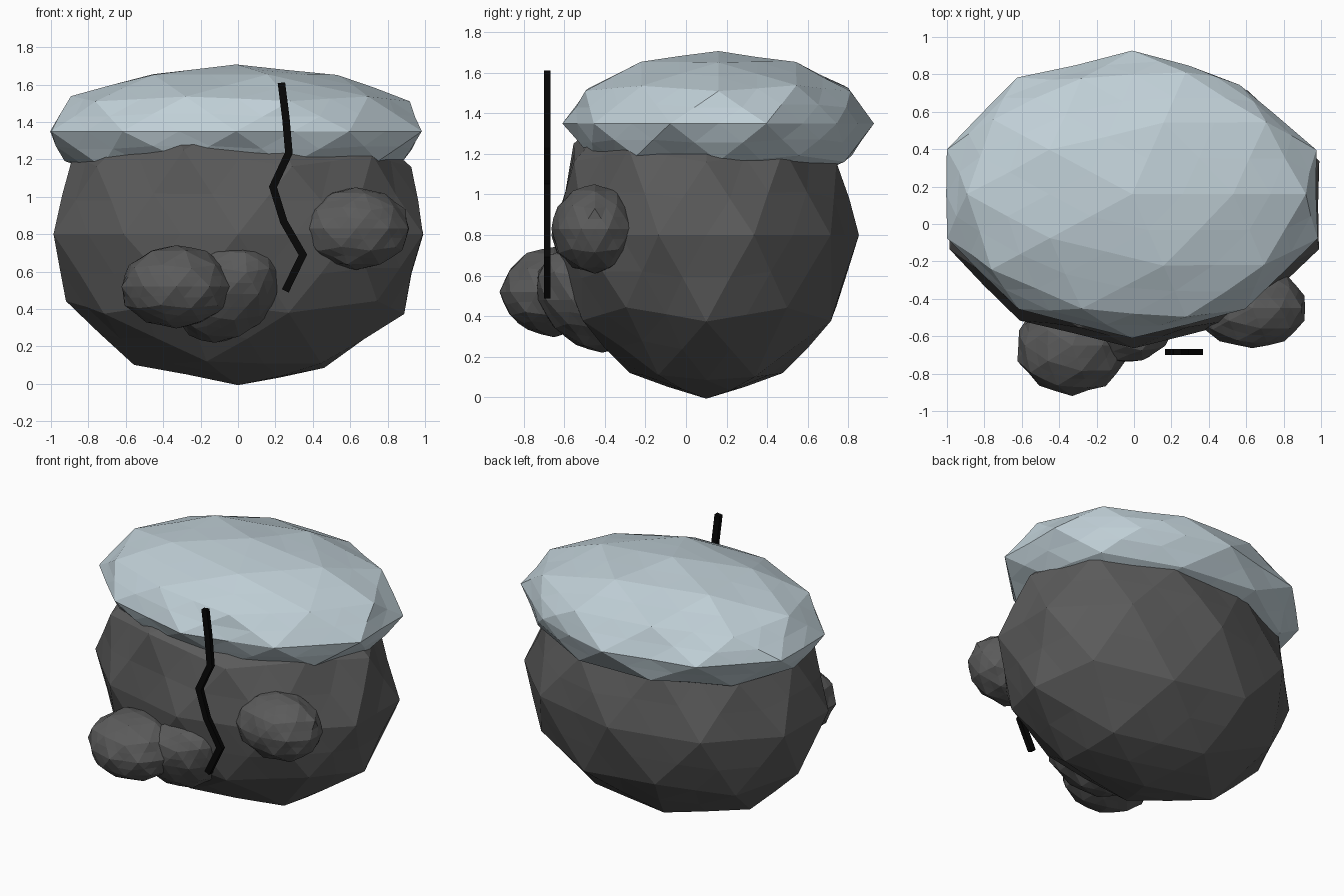
import bpy, bmesh, math, random
from mathutils import Vector

if "Cube" in bpy.data.objects:
    bpy.data.objects.remove(bpy.data.objects["Cube"])

random.seed(4)


def material(name, rgb):
    m = bpy.data.materials.new(name)
    m.diffuse_color = (*rgb, 1)
    m.use_nodes = True
    m.node_tree.nodes["Principled BSDF"].inputs["Base Color"].default_value = m.diffuse_color
    return m


rock = material("dark grey rock", (0.105, 0.105, 0.105))
snow = material("pale blue snow", (0.53, 0.63, 0.68))
black = material("black crack", (0.002, 0.002, 0.002))


def lump(name, centre, radii, mat, rough, bulges=(), lean=(0, 0)):
    """Faceted stone: a split icosphere with uneven faces, local bulges or dents and a lean."""
    bm = bmesh.new()
    bmesh.ops.create_icosphere(bm, subdivisions=2, radius=1)
    bmesh.ops.subdivide_edges(bm, edges=bm.edges[:], cuts=1, use_grid_fill=True)
    for v in bm.verts:
        d = v.co.normalized()
        grow = 1 + random.uniform(-0.3, 1) * rough
        for direction, amount in bulges:
            gap = (d - Vector(direction).normalized()).length
            grow += amount * math.exp(-(gap / 0.3) ** 2)
        v.co = v.co * grow * Vector(radii)
        v.co += Vector(centre) + v.co.z * Vector((*lean, 0))
    bmesh.ops.triangulate(bm, faces=bm.faces[:])
    bmesh.ops.recalc_face_normals(bm, faces=bm.faces[:])
    me = bpy.data.meshes.new(name)
    bm.to_mesh(me)
    bm.free()
    me.materials.append(mat)
    bpy.context.collection.objects.link(bpy.data.objects.new(name, me))


# Main boulder and the snow cap lying on it
lump("boulder", (0, 0.10, 0.80), (1.03, 0.755, 0.80), rock, 0.014,
     [((-0.26, -0.81, 0.52), 0.06), ((0.43, 0, -0.9), 0.05), ((-0.4, 0, -0.9), 0.02)])
lump("snow_cap", (-0.01, 0.16, 1.35), (1.03, 0.76, 0.355), snow, 0.016,
     [((0.59, 0.81, 0), -0.06), ((-0.3, -0.8, -0.5), -0.04), ((0.3, 0.9, 0.2), 0.02)])

# Small stones stuck to the front
lump("left_stone", (-0.33, -0.65, 0.52), (0.30, 0.265, 0.22), rock, 0.03)
lump("middle_stone", (-0.06, -0.49, 0.48), (0.28, 0.24, 0.26), rock, 0.03,
     [((0.6, 0, 0.75), 0.08)], (0.25, -0.3))
lump("right_stone", (0.632, -0.45, 0.83), (0.29, 0.215, 0.22), rock, 0.03,
     [((-0.9, -0.4, 0), 0.06), ((0.7, 0.7, 0), 0.04)])

# Zigzag crack standing in front of the boulder
path = [(0.232, 1.61), (0.256, 1.42), (0.272, 1.235), (0.187, 1.053),
        (0.245, 0.866), (0.347, 0.69), (0.253, 0.497)]
half_w, half_d, y = 0.020, 0.0155, -0.684
pts = [Vector(p) for p in path]
bm = bmesh.new()
rings = []
for i, p in enumerate(pts):
    a = (p - pts[max(i - 1, 0)]).normalized()
    b = (pts[min(i + 1, len(pts) - 1)] - p).normalized()
    t = (a + b).normalized()
    side = Vector((-t.y, t.x)) * half_w
    if a.length and b.length:
        side /= max(t.dot(a), 0.5)
    rings.append([bm.verts.new((p.x + s * side.x, y + d * half_d, p.y + s * side.y))
                  for s, d in ((-1, -1), (1, -1), (1, 1), (-1, 1))])
for r, q in zip(rings, rings[1:]):
    for k in range(4):
        bm.faces.new((r[k], r[(k + 1) % 4], q[(k + 1) % 4], q[k]))
bm.faces.new(rings[0])
bm.faces.new(rings[-1])
bmesh.ops.recalc_face_normals(bm, faces=bm.faces[:])
me = bpy.data.meshes.new("crack")
bm.to_mesh(me)
bm.free()
me.materials.append(black)
bpy.context.collection.objects.link(bpy.data.objects.new("crack", me))
